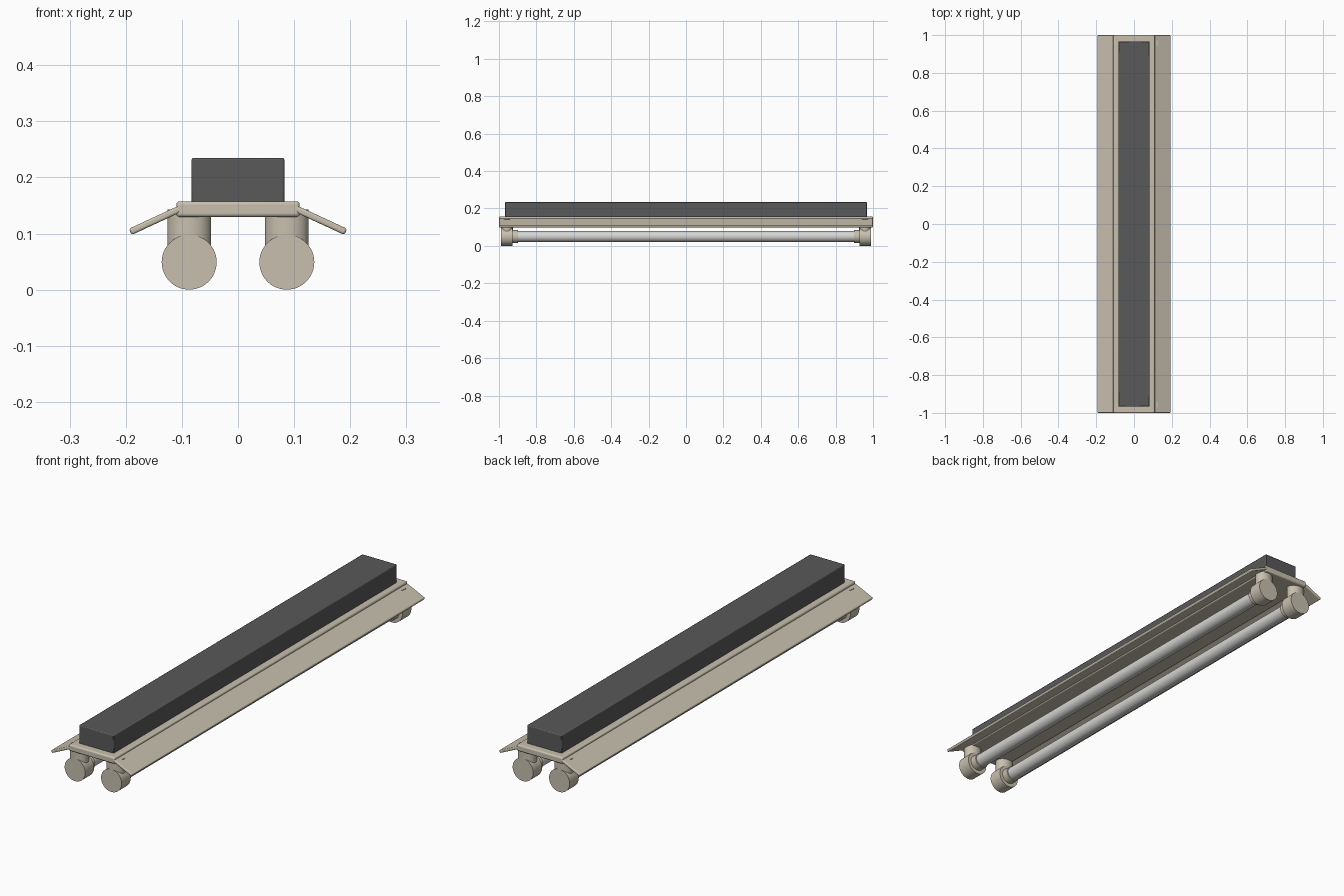
import bpy
from math import radians, atan2, hypot
from mathutils import Vector

cube = bpy.data.objects.get("Cube")
if cube:
    bpy.data.objects.remove(cube, do_unlink=True)


def material(name, rgb):
    mat = bpy.data.materials.new(name)
    mat.use_nodes = True
    mat.diffuse_color = (*rgb, 1)
    bsdf = next(n for n in mat.node_tree.nodes if n.type == 'BSDF_PRINCIPLED')
    bsdf.inputs["Base Color"].default_value = (*rgb, 1)
    return mat


beige = material("beige enamel", (0.58, 0.53, 0.43))
charcoal = material("charcoal", (0.10, 0.10, 0.10))
glass = material("pale grey tube", (0.66, 0.66, 0.65))


def finish(name, mat, bevel=0, segments=3):
    """Name, colour, bevel and shade the active object."""
    obj = bpy.context.object
    obj.name = name
    obj.data.materials.append(mat)
    bpy.ops.object.transform_apply(location=False, rotation=False, scale=True)
    if bevel:
        mod = obj.modifiers.new("rounded edges", 'BEVEL')
        mod.width = bevel
        mod.segments = segments
        mod.limit_method = 'ANGLE'
    obj.data.shade_smooth()
    obj.data.set_sharp_from_angle(angle=radians(35))
    return obj


def box(name, mat, center, size, tilt=0, bevel=0, segments=3):
    bpy.ops.mesh.primitive_cube_add(size=1, location=center, rotation=(0, tilt, 0))
    bpy.context.object.scale = size
    return finish(name, mat, bevel, segments)


def cylinder_y(name, mat, x, z, radius, y0, y1, bevel=0):
    bpy.ops.mesh.primitive_cylinder_add(
        vertices=48, radius=radius, depth=abs(y1 - y0),
        location=(x, (y0 + y1) / 2, z), rotation=(radians(90), 0, 0))
    return finish(name, mat, bevel)


# Ballast housing on top of the flat mounting plate
box("ballast_housing", charcoal, (0, 0, 0.193), (0.166, 1.934, 0.084), bevel=0.004, segments=2)
box("mounting_plate", beige, (0, 0, 0.1435), (0.22, 2.0, 0.028), bevel=0.006)

TUBE_X, TUBE_Z = 0.087, 0.049
for side, label in ((1, "left"), (-1, "right")):
    # Sloping reflector wing
    inner, outer = Vector((0.098, 0.1465)), Vector((0.192, 0.103))
    run = outer - inner
    mid = (inner + outer) / 2
    box(f"{label}_reflector_wing", beige, (side * mid.x, 0, mid.y),
        (hypot(run.x, run.y), 2.0, 0.012), tilt=-side * atan2(run.y, run.x), bevel=0.004)

    # Lamp tube
    x = side * TUBE_X
    cylinder_y(f"{label}_lamp_tube", glass, x, TUBE_Z + 0.001, 0.029, -0.94, 0.94)

    # Lamp holder at each end: drum, collar and hanging post
    for end, place in ((-1, "front"), (1, "back")):
        tag = f"{label}_{place}"
        cylinder_y(f"{tag}_holder_drum", beige, x, TUBE_Z, 0.049, end * 0.927, end * 0.988)
        cylinder_y(f"{tag}_holder_collar", beige, x, TUBE_Z + 0.001, 0.034,
                   end * 0.897, end * 0.93, bevel=0.002)
        bpy.ops.mesh.primitive_cylinder_add(vertices=48, radius=0.039, depth=0.095,
                                            location=(x, end * 0.957, 0.0955))
        bpy.context.object.scale = (1, 0.8, 1)
        finish(f"{tag}_holder_post", beige)
